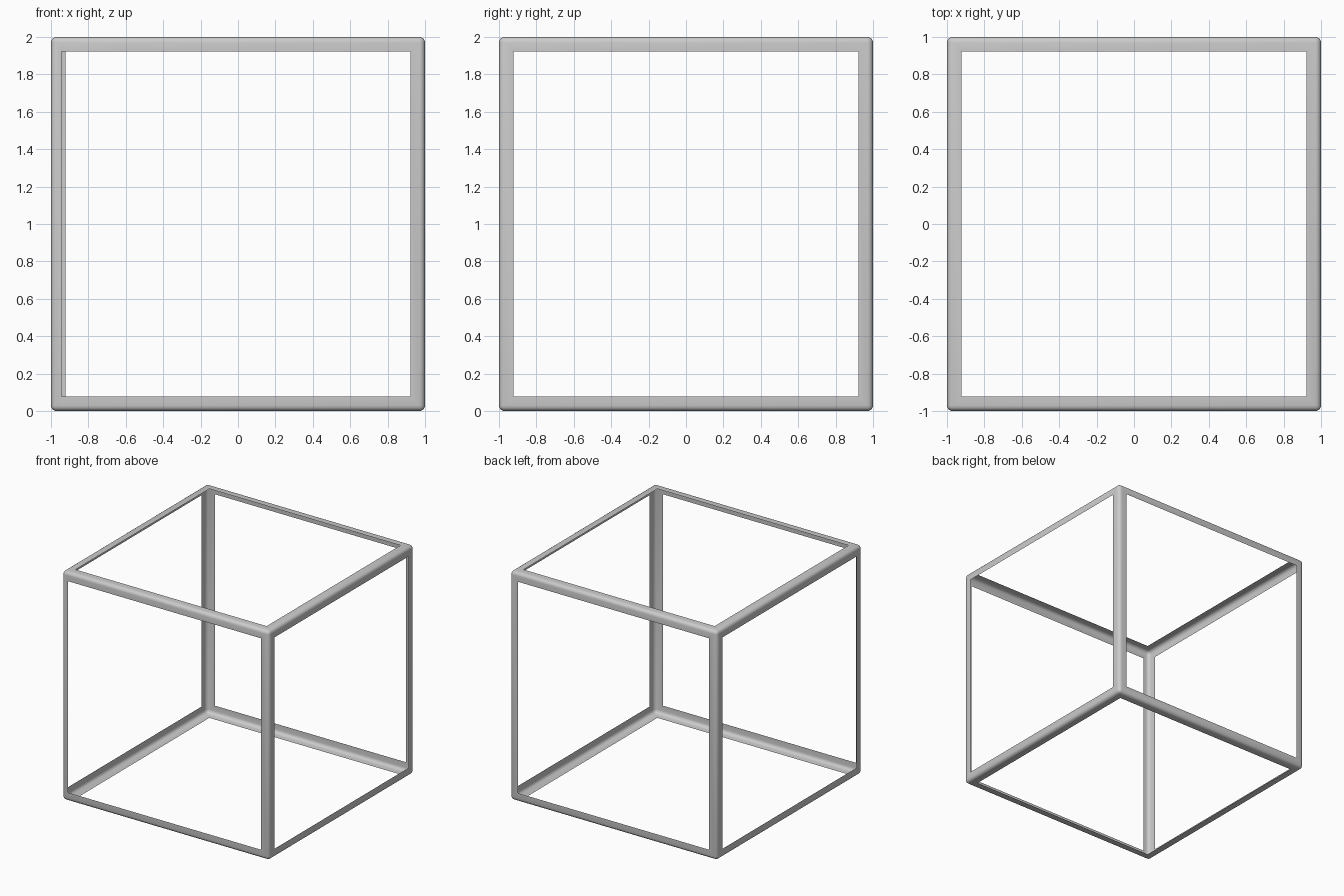
import bpy, bmesh
from mathutils import Matrix

if "Cube" in bpy.data.objects:
    bpy.data.objects.remove(bpy.data.objects["Cube"])

ROUND = 0.03      # edge rounding radius
FLANGE = 0.077    # width of each angle strip

# Rounded cube shell
bm = bmesh.new()
bmesh.ops.create_cube(bm, size=2, matrix=Matrix.Translation((0, 0, 1)))
bmesh.ops.bevel(bm, geom=bm.edges[:], offset=ROUND, offset_type='OFFSET',
                segments=4, profile=0.5, affect='EDGES', clamp_overlap=True)

# Inset the six flat sides and open them, leaving L-shaped strips
sides = [f for f in bm.faces if f.calc_area() > 1]
bmesh.ops.inset_individual(bm, faces=sides, thickness=FLANGE - ROUND,
                           use_even_offset=True)
panels = [f for f in bm.faces if f.calc_area() > 1]

# The front left strip is slightly narrower
for f in panels:
    if f.calc_center_median().y < -0.9:
        for v in f.verts:
            if v.co.x < 0:
                v.co.x = -0.943
bmesh.ops.delete(bm, geom=panels, context='FACES')

mesh = bpy.data.meshes.new("cube_frame")
bm.to_mesh(mesh)
bm.free()
frame = bpy.data.objects.new("cube_frame", mesh)
bpy.context.collection.objects.link(frame)

# Smooth rounded edges
bpy.context.view_layer.objects.active = frame
frame.select_set(True)
bpy.ops.object.shade_smooth_by_angle(angle=0.7)
